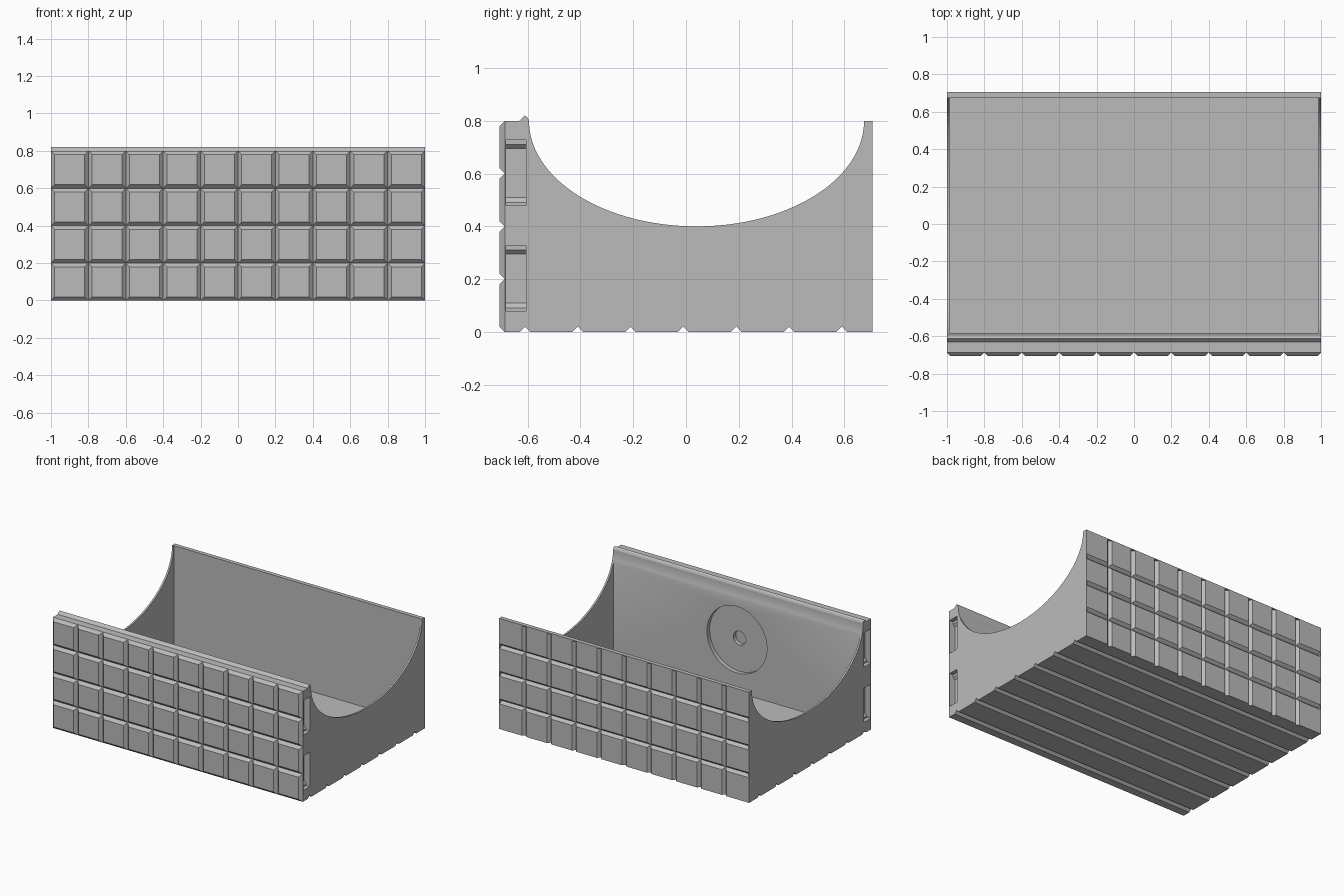
import bpy, bmesh, math
from mathutils import Matrix

if "Cube" in bpy.data.objects:
    bpy.data.objects.remove(bpy.data.objects["Cube"])

grey = bpy.data.materials.new("light_grey")
grey.diffuse_color = (0.5, 0.5, 0.5, 1)
grey.use_nodes = True
grey.node_tree.nodes["Principled BSDF"].inputs["Base Color"].default_value = grey.diffuse_color


def make_object(name, bm):
    bmesh.ops.recalc_face_normals(bm, faces=bm.faces[:])
    mesh = bpy.data.meshes.new(name)
    bm.to_mesh(mesh)
    bm.free()
    mesh.materials.append(grey)
    ob = bpy.data.objects.new(name, mesh)
    bpy.context.collection.objects.link(ob)
    return ob


def prism(name, points, offset):
    """Closed polygon of 3D points, extruded along offset."""
    bm = bmesh.new()
    face = bm.faces.new([bm.verts.new(p) for p in points])
    ext = bmesh.ops.extrude_face_region(bm, geom=[face], use_keep_orig=True)
    moved = [g for g in ext["geom"] if isinstance(g, bmesh.types.BMVert)]
    bmesh.ops.translate(bm, vec=offset, verts=moved)
    return make_object(name, bm)


def box(name, x0, x1, y0, y1, z0, z1):
    pts = [(x0, y0, z0), (x0, y1, z0), (x0, y1, z1), (x0, y0, z1)]
    return prism(name, pts, (x1 - x0, 0, 0))


def cut(ob, cutter):
    mod = ob.modifiers.new("cut", 'BOOLEAN')
    mod.operation = 'DIFFERENCE'
    mod.solver = 'EXACT'
    mod.object = cutter
    bpy.context.view_layer.objects.active = ob
    bpy.ops.object.modifier_apply(modifier=mod.name)
    bpy.data.objects.remove(cutter, do_unlink=True)


# Trough body: side profile with grooved underside, elliptical hollow and top ridge
profile = [(-0.687, 0.0)]
for k in range(7):
    y = -0.61 + 0.2 * k
    profile += [(y - 0.02, 0.0), (y, 0.02), (y + 0.02, 0.0)]
profile += [(0.687, 0.0), (0.687, 0.8)]
STEPS = 72
for i in range(STEPS + 1):
    a = math.pi * i / STEPS
    profile.append((0.04 + 0.635 * math.cos(a), 0.8 - 0.4 * math.sin(a)))
profile += [(-0.6, 0.812), (-0.612, 0.82), (-0.632, 0.8), (-0.687, 0.8)]
body = prism("trough_body", [(-1, y, z) for y, z in profile], (2, 0, 0))

# Hollow interior
cut(body, box("cavity", -0.987, 0.987, -0.582, 0.677, 0.04, 1.0))

# Round recess and small centre hole on the inner side of the front wall
for radius, depth in ((0.24, 0.03), (0.05, 0.06)):
    bm = bmesh.new()
    bmesh.ops.create_cone(bm, cap_ends=True, segments=48, radius1=radius,
                          radius2=radius, depth=depth + 0.1,
                          matrix=Matrix.Translation((0, -0.532 - depth / 2, 0.42))
                          @ Matrix.Rotation(math.pi / 2, 4, 'X'))
    cut(body, make_object("recess_cutter", bm))

# Clip slots in both ends of the front wall
slot = [(1.1, 0.08), (0.97, 0.08), (0.97, 0.09), (0.955, 0.11),
        (0.955, 0.295), (0.97, 0.31), (0.97, 0.328), (1.1, 0.328)]
for side in (-1, 1):
    for z0 in (0.0, 0.4):
        pts = [(side * x, -0.682, z + z0) for x, z in slot]
        cut(body, prism("slot_cutter", pts, (0, 0.075, 0)))


def tile_grid(name, y_base, y_face, bevel, bevel_rim):
    """Ten by four chamfered tiles; outer borders stay straight unless bevel_rim."""
    bm = bmesh.new()
    for i in range(10):
        for j in range(4):
            x0, x1 = -1 + 0.2 * i, -0.8 + 0.2 * i
            z0, z1 = 0.2 * j, 0.2 * (j + 1)
            l, r, b, t = [0 if edge and not bevel_rim else bevel
                          for edge in (i == 0, i == 9, j == 0, j == 3)]
            base = [bm.verts.new((x, y_base, z)) for x, z in
                    ((x0, z0), (x1, z0), (x1, z1), (x0, z1))]
            top = [bm.verts.new((x, y_face, z)) for x, z in
                   ((x0 + l, z0 + b), (x1 - r, z0 + b),
                    (x1 - r, z1 - t), (x0 + l, z1 - t))]
            bm.faces.new(base)
            bm.faces.new(top)
            for k in range(4):
                n = (k + 1) % 4
                bm.faces.new((base[k], base[n], top[n], top[k]))
    return make_object(name, bm)


# Tiled outer faces
tile_grid("front_tiles", -0.687, -0.707, 0.02, True)
tile_grid("back_tiles", 0.687, 0.707, 0.018, False)

# Thin strips closing the ends of the back grooves
box("back_rim_left", -1, -0.994, 0.687, 0.707, 0, 0.8)
box("back_rim_right", 0.994, 1, 0.687, 0.707, 0, 0.8)
box("back_rim_top", -0.994, 0.994, 0.687, 0.707, 0.794, 0.8)

# Smooth the curved hollow and round recess, keep other edges sharp
bpy.ops.object.select_all(action='DESELECT')
body.select_set(True)
bpy.context.view_layer.objects.active = body
bpy.ops.object.shade_smooth_by_angle(angle=math.radians(20))
